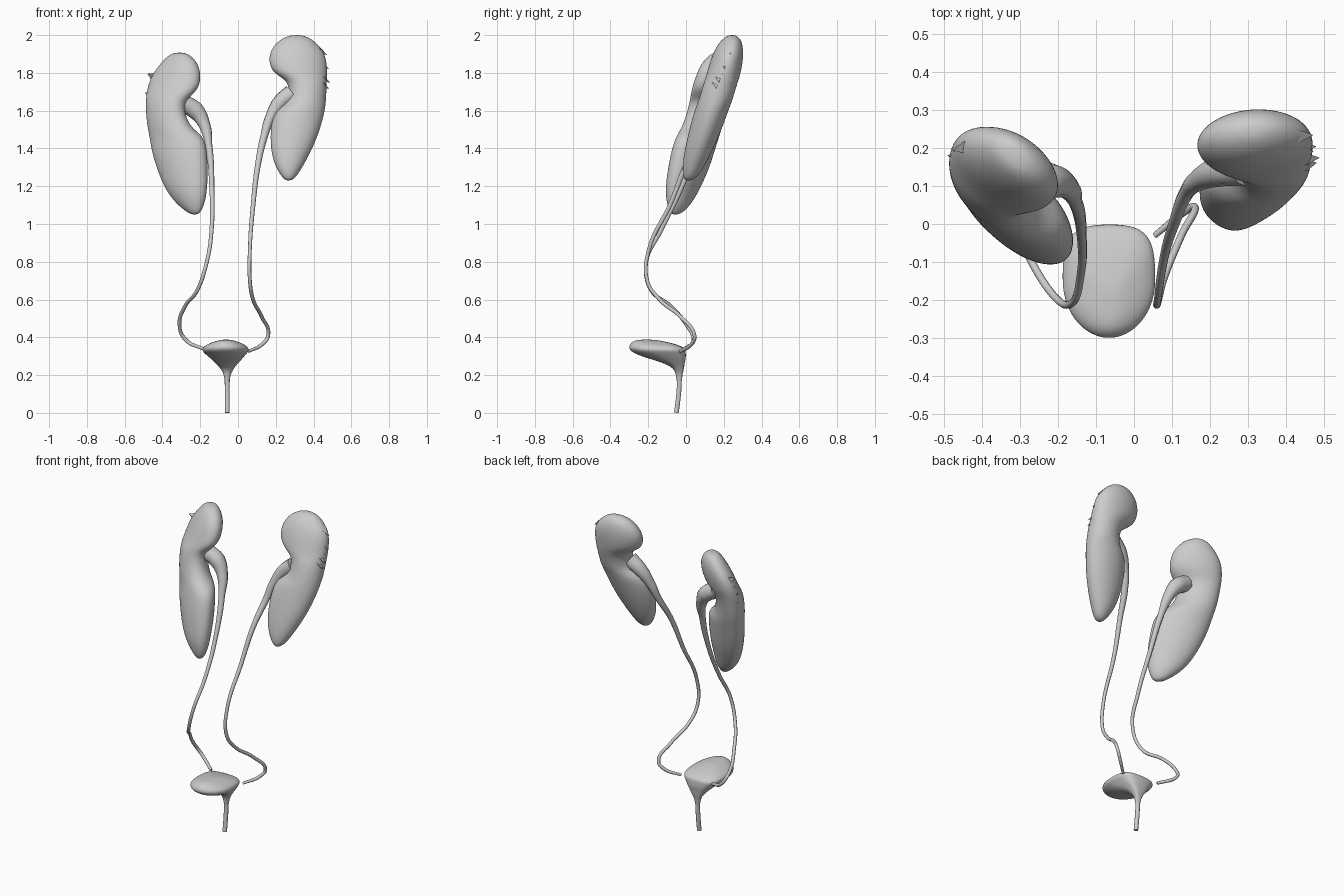
import bpy, bmesh, math
from mathutils import Vector


def finish(name, bm):
    bmesh.ops.recalc_face_normals(bm, faces=bm.faces)
    me = bpy.data.meshes.new(name)
    bm.to_mesh(me)
    bm.free()
    ob = bpy.data.objects.new(name, me)
    bpy.context.collection.objects.link(ob)
    for p in me.polygons:
        p.use_smooth = True
    return ob


def loft(name, rows, shear=0.0, back=1.0, sides=20):
    """Stack of oval slices; row = z, x min, x max, y centre, y half-depth."""
    bm = bmesh.new()
    rings = []
    for z, x0, x1, yc, t in rows:
        ring = []
        for i in range(sides):
            a = math.tau * i / sides
            c, s = math.cos(a), math.sin(a)
            p = back if s > 0 else 1.0
            u = math.copysign(abs(c) ** p, c)
            v = math.copysign(abs(s) ** p, s)
            dx = u * (x1 - x0) / 2
            ring.append(bm.verts.new(((x0 + x1) / 2 + dx, yc + v * t + shear * dx, z)))
        rings.append(ring)
    for a, b in zip(rings, rings[1:]):
        for i in range(sides):
            j = (i + 1) % sides
            bm.faces.new((a[i], a[j], b[j], b[i]))
    for ring in (rings[0], rings[-1]):
        bm.faces.new(ring)
    ob = finish(name, bm)
    sub = ob.modifiers.new("smooth", 'SUBSURF')
    sub.levels = sub.render_levels = 2
    return ob


def tube(name, pts):
    """Tapered tube; point = x, y, z, radius."""
    cu = bpy.data.curves.new(name, 'CURVE')
    cu.dimensions = '3D'
    cu.bevel_depth = 1.0
    cu.bevel_resolution = 3
    cu.resolution_u = 8
    cu.use_fill_caps = True
    sp = cu.splines.new('BEZIER')
    sp.bezier_points.add(len(pts) - 1)
    for bp, (x, y, z, r) in zip(sp.bezier_points, pts):
        bp.co = (x, y, z)
        bp.radius = r
        bp.handle_left_type = bp.handle_right_type = 'AUTO'
    ob = bpy.data.objects.new(name, cu)
    bpy.context.collection.objects.link(ob)
    bpy.ops.object.select_all(action='DESELECT')
    ob.select_set(True)
    bpy.context.view_layer.objects.active = ob
    bpy.ops.object.convert(target='MESH')
    return ob


def ragged_edge(name, start, end, out, count):
    """Row of small pointed flaps on the outer side of a kidney."""
    bm = bmesh.new()
    a, b, out = Vector(start), Vector(end), Vector(out)
    for i in range(count):
        p, q = a.lerp(b, i / count), a.lerp(b, (i + 1) / count)
        tip = p.lerp(q, 0.3) + out * (1.0 if i % 2 else 0.7)
        quad = [bm.verts.new(c) for c in (p, q, p.lerp(q, 0.5) + Vector((0, -0.03, 0.01)), tip)]
        for f in ((0, 1, 2), (0, 1, 3), (1, 2, 3), (2, 0, 3)):
            bm.faces.new([quad[k] for k in f])
    ob = finish(name, bm)
    for p in ob.data.polygons:
        p.use_smooth = False


# Kidneys
loft("kidney_left", [
    (1.05, -.245, -.215, -.055, .015), (1.065, -.275, -.195, -.05, .035),
    (1.11, -.33, -.175, -.035, .06), (1.18, -.385, -.162, -.02, .08),
    (1.28, -.427, -.157, .01, .095), (1.38, -.458, -.162, .035, .10),
    (1.46, -.47, -.175, .06, .10), (1.50, -.478, -.235, .08, .098),
    (1.56, -.487, -.275, .10, .095), (1.64, -.49, -.285, .12, .095),
    (1.68, -.487, -.245, .13, .095), (1.72, -.48, -.205, .14, .095),
    (1.78, -.463, -.195, .155, .09), (1.84, -.42, -.205, .165, .08),
    (1.89, -.375, -.245, .175, .055), (1.908, -.335, -.285, .178, .025)], shear=-.4)
loft("kidney_right", [
    (1.23, .255, .28, .015, .015), (1.245, .235, .305, .02, .035),
    (1.29, .205, .335, .035, .055), (1.36, .177, .375, .057, .07),
    (1.46, .168, .423, .09, .083), (1.57, .178, .455, .125, .09),
    (1.615, .215, .463, .14, .09), (1.65, .262, .467, .155, .09),
    (1.72, .272, .47, .175, .09), (1.765, .25, .472, .19, .09),
    (1.80, .185, .474, .20, .09), (1.85, .162, .472, .212, .088),
    (1.91, .165, .46, .225, .08), (1.965, .205, .41, .237, .06),
    (1.99, .25, .37, .243, .035), (2.0, .285, .335, .245, .015)], shear=.06)
ragged_edge("ragged_edge_left", (-.47, .19, 1.60), (-.445, .22, 1.80), (-.03, -.02, .03), 4)
ragged_edge("ragged_edge_right", (.455, .16, 1.72), (.43, .25, 1.94), (.04, -.005, -.02), 6)

# Ureters, widening into a funnel at the kidney notch
tube("ureter_left", [
    (-.29, .11, 1.64, .05), (-.225, .115, 1.60, .048), (-.18, .10, 1.53, .033),
    (-.155, .06, 1.42, .019), (-.138, -.03, 1.18, .013), (-.14, -.13, .97, .011),
    (-.165, -.21, .80, .010), (-.215, -.185, .65, .010), (-.28, -.08, .565, .010),
    (-.31, .0, .47, .010), (-.28, .04, .39, .010), (-.18, -.01, .337, .009)])
tube("ureter_right", [
    (.285, .15, 1.69, .05), (.225, .14, 1.645, .042), (.17, .115, 1.56, .028),
    (.14, .085, 1.47, .020), (.105, .0, 1.31, .015), (.08, -.085, 1.10, .012),
    (.063, -.195, .87, .010), (.063, -.205, .70, .010), (.08, -.14, .60, .010),
    (.125, -.03, .51, .010), (.16, .045, .41, .010), (.13, .03, .365, .010),
    (.055, -.03, .325, .008)])

# Bladder with its neck
loft("bladder", [
    (.15, -.07, -.044, -.036, .013), (.20, -.073, -.042, -.036, .016),
    (.235, -.092, -.022, -.037, .027), (.262, -.118, .0, -.06, .053),
    (.288, -.145, .025, -.10, .10), (.312, -.175, .045, -.135, .135),
    (.33, -.192, .06, -.149, .149), (.348, -.188, .056, -.157, .148),
    (.368, -.155, .025, -.18, .115), (.383, -.11, -.02, -.205, .07),
    (.388, -.08, -.045, -.21, .03)], back=.6)

# Urethra
tube("urethra", [(-.057, -.051, .0, .013), (-.057, -.042, .07, .013),
                 (-.057, -.036, .14, .013), (-.057, -.036, .21, .014)])
